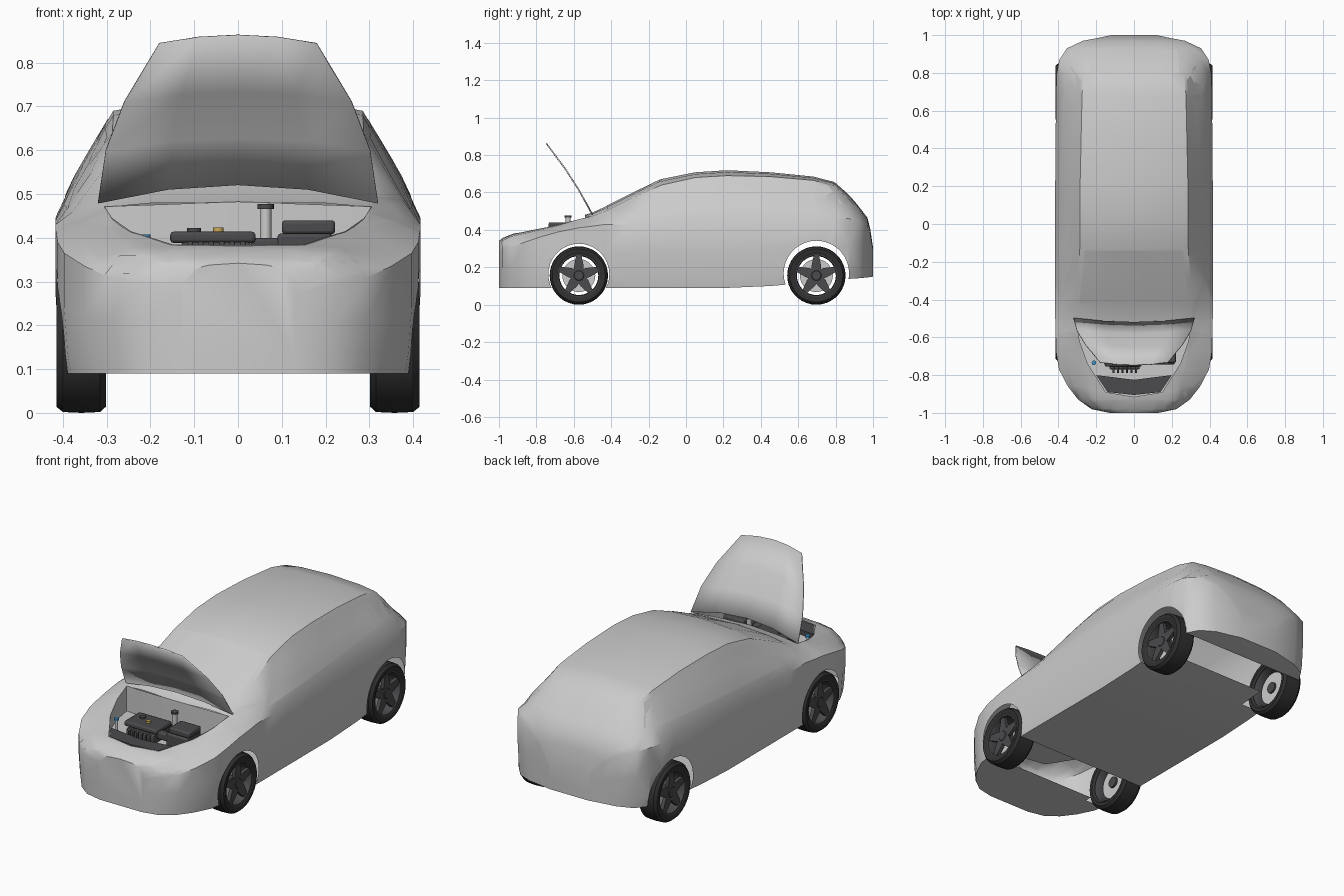
import bpy, bmesh
from math import sin, cos, pi, radians
from mathutils import Vector
from mathutils.bvhtree import BVHTree

if "Cube" in bpy.data.objects:
    bpy.data.objects.remove(bpy.data.objects["Cube"])


def mat(name, *rgb):
    m = bpy.data.materials.new(name)
    m.diffuse_color = (*rgb, 1)
    m.use_nodes = True
    m.node_tree.nodes["Principled BSDF"].inputs["Base Color"].default_value = m.diffuse_color
    return m


BLACK = mat("rubber_black", .03, .03, .03)
DARK = mat("dark_plastic", .07, .07, .075)
BLUE = mat("blue_cap", .05, .3, .6)
GOLD = mat("gold_cap", .6, .4, .1)


def loft(name, rings, material=None, cap=True, closed=True):
    """Skin a list of equal-length point rings."""
    bm = bmesh.new()
    vs = [[bm.verts.new(p) for p in r] for r in rings]
    n = len(vs[0])
    for a, b in zip(vs, vs[1:]):
        for i in range(n if closed else n - 1):
            j = (i + 1) % n
            bm.faces.new((a[i], a[j], b[j], b[i]))
    if cap:
        bm.faces.new(vs[0])
        bm.faces.new(vs[-1])
    bmesh.ops.remove_doubles(bm, verts=bm.verts, dist=1e-5)
    bmesh.ops.recalc_face_normals(bm, faces=bm.faces)
    me = bpy.data.meshes.new(name)
    bm.to_mesh(me)
    bm.free()
    ob = bpy.data.objects.new(name, me)
    bpy.context.collection.objects.link(ob)
    if material:
        me.materials.append(material)
    return ob


def prism(name, outline, z0, z1, material=None):
    return loft(name, [[(x, y, z) for x, y in outline] for z in (z0, z1)], material)


def box(name, x0, x1, y0, y1, z0, z1, material=None, bevel=.008):
    ob = prism(name, [(x0, y0), (x1, y0), (x1, y1), (x0, y1)], z0, z1, material)
    m = ob.modifiers.new("bevel", 'BEVEL')
    m.width, m.segments = bevel, 2
    return ob


def disc_z(name, x, y, r, z0, z1, material=None, n=16):
    return prism(name, [(x + r * cos(2 * pi * i / n), y + r * sin(2 * pi * i / n))
                        for i in range(n)], z0, z1, material)


def lathe_x(name, profile, y, z, material=None, cap=False, n=36):
    return loft(name, [[(x, y + r * cos(2 * pi * i / n), z + r * sin(2 * pi * i / n))
                        for i in range(n)] for x, r in profile], material, cap)


def cut(ob, cutter):
    m = ob.modifiers.new("cut", 'BOOLEAN')
    m.operation, m.solver, m.object = 'DIFFERENCE', 'EXACT', cutter
    bpy.context.view_layer.objects.active = ob
    bpy.ops.object.modifier_apply(modifier=m.name)
    bpy.data.objects.remove(cutter)


# Body stations: y, half width, bottom z, shoulder z, roof half width, roof edge z, top z
STATIONS = [
    (-1.0, .13, .09, .27, .10, .33, .342), (-.98, .225, .09, .295, .18, .343, .357),
    (-.93, .295, .09, .31, .22, .367, .378), (-.86, .350, .09, .335, .235, .382, .394),
    (-.77, .397, .09, .365, .27, .402, .42), (-.68, .412, .09, .39, .29, .423, .442),
    (-.58, .415, .09, .41, .30, .455, .468), (-.5, .417, .09, .42, .305, .473, .493),
    (-.43, .417, .09, .43, .305, .50, .525), (-.3, .417, .09, .43, .30, .565, .59),
    (-.13, .417, .09, .44, .287, .64, .672), (.05, .417, .09, .44, .285, .68, .708),
    (.22, .417, .09, .445, .285, .69, .719), (.45, .415, .10, .45, .28, .685, .708),
    (.68, .413, .12, .455, .275, .665, .685), (.79, .41, .133, .46, .268, .637, .657),
    (.87, .395, .138, .46, .26, .565, .587), (.93, .355, .142, .45, .25, .503, .517),
    (.97, .27, .146, .42, .19, .452, .465), (.985, .19, .148, .37, .14, .395, .405),
    (1.0, .12, .15, .28, .09, .30, .305)]
rings = []
for y, w, zb, zs, wr, zr, zt in STATIONS:
    half = [(0, zb), (.96 * w, zb), (.98 * w, zb + .045), (w, zb + .55 * (zs - zb)), (w, zs),
            (w * .55 + wr * .45 + .012, zs * .58 + zr * .42), (wr, zr), (wr * .65, zr + .65 * (zt - zr)), (0, zt)]
    rings.append([(x, y, z) for x, z in half] + [(-x, y, z) for x, z in half[-2:0:-1]])
body = loft("body", rings)

# Wheel arches are open holes in the hollow shell
ARCHES = [(-.573, .163, .163), (.697, .167, .175)]
for y, z, r in ARCHES:
    for s in (-1, 1):
        cut(body, lathe_x("arch_cutter", [(s * .28, r), (s * .5, r)], y, z, cap=True))
bm = bmesh.new()
bm.from_mesh(body.data)
inner = [f for f in bm.faces if any(
    all((v.co.y - y) ** 2 + (v.co.z - z) ** 2 < (r + .001) ** 2 for v in f.verts) for y, z, r in ARCHES)]
bmesh.ops.delete(bm, geom=inner, context='FACES')
tree = BVHTree.FromBMesh(bm)
# Close the shell again only as a tub: the engine bay is cut from a solid copy of the nose
bm.to_mesh(body.data)
bm.free()
edge = [(.305, -.515), (.288, -.62), (.245, -.74), (.2, -.81), (.15, -.89), (0, -.915)]
outline = edge + [(-x, y) for x, y in edge[-2::-1]] + [(0, -.54)]

# Engine bay: open the shell by slicing along the outline, then line it with a tub
bm = bmesh.new()
bm.from_mesh(body.data)
for (ax, ay), (bx, by) in zip(outline, outline[1:] + outline[:1]):
    near = [f for f in bm.faces if f.calc_center_median().y < -.4 and f.calc_center_median().z > .33]
    geom = list({g for f in near for g in (f, *f.edges, *f.verts)})
    bmesh.ops.bisect_plane(bm, geom=geom, plane_co=(ax, ay, 0), plane_no=(by - ay, ax - bx, 0), dist=1e-5)


def inside(p):
    hit = False
    for (ax, ay), (bx, by) in zip(outline, outline[1:] + outline[:1]):
        if (ay > p.y) != (by > p.y) and p.x < ax + (bx - ax) * (p.y - ay) / (by - ay):
            hit = not hit
    return hit


lid = [f for f in bm.faces if f.calc_center_median().z > .33 and inside(f.calc_center_median())]
bmesh.ops.delete(bm, geom=lid, context='FACES')
bm.to_mesh(body.data)
bm.free()


def cast(origin, direction):
    hit = tree.ray_cast(Vector(origin), Vector(direction))[0]
    return hit - Vector(direction) * .002 if hit else None


rim = [cast((x * .999, y, 2), (0, 0, -1)) for x, y in outline]
loft("engine_bay", [[tuple(p) for p in rim], [(p.x, p.y, .335) for p in rim]], cap=False)
prism("bay_floor", outline, .332, .336)


def panel(name, quad, to_ray, bow=0, nu=12, nv=4):
    """Patch laid on the body: quad is low start, low end, high end, high start."""
    a, b, c, d = (Vector(q) for q in quad)
    rows = []
    for j in range(nv + 1):
        row = []
        for i in range(nu + 1):
            u, v = i / nu, j / nv
            p = a.lerp(b, u).lerp(d.lerp(c, u), v)
            p.y += bow * v * sin(pi * u)
            row.append(cast(*to_ray(p)))
        rows.append(row)
    if all(p for r in rows for p in r):
        loft(name, rows, cap=False, closed=False)


# Windows and headlights
for s, side in ((-1, "left"), (1, "right")):
    panel("side_window_" + side, [(-.33, .465), (.84, .535), (.76, .635), (-.1, .63)],
          lambda p: ((s * 2, p.x, p.y), (-s, 0, 0)), bow=.04)
    panel("headlight_" + side, [(s * .17, .322), (s * .305, .315), (s * .27, .36), (s * .2, .362)],
          lambda p: ((p.x, -2, p.y), (0, 1, 0)), nu=5, nv=3)
panel("windscreen", [(-.29, -.42), (.29, -.42), (.26, -.14), (-.26, -.14)],
      lambda p: ((p.x, p.y, 2), (0, 0, -1)))
panel("rear_window", [(-.23, .92), (.23, .92), (.24, .80), (-.24, .80)],
      lambda p: ((p.x, p.y, 2), (0, 0, -1)))

# Raised bonnet
rows = []
for w, ze, zc in [(.32, .48, .522), (.302, .60, .63), (.26, .71, .735), (.18, .843, .862)]:
    row = []
    for u in (-1, -.5, 0, .5, 1):
        z = ze + (zc - ze) * (1 - u * u)
        row.append((w * u, -.5 - .645 * (z - .48) + .06 * (z - .48) * (.86 - z) / .15, z))
    rows.append(row)
bonnet = loft("bonnet", rows, cap=False, closed=False)
sol = bonnet.modifiers.new("thickness", 'SOLIDIFY')
sol.thickness, sol.offset = .007, 0

# Engine bay contents
front = [(.2, -.80), (.14, -.89), (0, -.905), (-.14, -.89), (-.2, -.80), (0, -.825)]
prism("radiator_cover", front, .355, .383, DARK)
box("engine_block", -.13, .03, -.77, -.6, .335, .39, DARK)
box("engine_cover", -.155, .04, -.755, -.62, .388, .414, DARK)
disc_z("oil_cap", -.045, -.70, .012, .41, .424, GOLD)
disc_z("cover_cap", -.10, -.67, .016, .41, .422, DARK)
for i in range(6):
    box(f"intake_runner_{i}", -.115 + i * .024, -.103 + i * .024, -.79, -.74, .345, .392, DARK, .004)
box("airbox", .09, .215, -.745, -.62, .335, .41, DARK)
box("airbox_lid", .10, .222, -.735, -.63, .408, .44, DARK)
box("airbox_duct", .03, .10, -.74, -.70, .36, .40, DARK)
disc_z("reservoir", .063, -.63, .013, .40, .468)
disc_z("reservoir_cap", .063, -.63, .019, .466, .477, DARK)
disc_z("washer_neck", -.212, -.735, .008, .336, .398)
disc_z("washer_cap", -.212, -.735, .012, .396, .407, BLUE)

# Wheels
TYRE = [(.312, .112), (.302, .125), (.302, .142), (.315, .154), (.358, .156), (.40, .154),
        (.415, .142), (.415, .125), (.407, .112), (.312, .112)]
for y, end in ((-.573, "front"), (.697, "rear")):
    for s, side in ((-1, "left"), (1, "right")):
        tag, z = f"_{end}_{side}", .156
        lathe_x("tyre" + tag, [(s * x, r) for x, r in TYRE], y, z, BLACK)
        lathe_x("rim" + tag, [(s * x, r) for x, r in ((.312, .114), (.33, .104), (.385, .104),
                (.408, .108), (.408, .114))], y, z, DARK)
        lathe_x("brake_disc" + tag, [(s * .345, .088), (s * .355, .088)], y, z, cap=True)
        lathe_x("hub" + tag, [(s * .335, .03), (s * .40, .03), (s * .405, .024)], y, z, DARK, True, 20)
        for k in range(5):
            a = pi / 2 + k * 2 * pi / 5
            pts = [(.0, -.024), (.05, -.026), (.107, -.014), (.107, .014), (.05, .026), (.0, .024)]
            loft(f"spoke_{k}" + tag, [[(s * x, y + r * cos(a) - t * sin(a), z + r * sin(a) + t * cos(a))
                                       for r, t in pts] for x in (.383, .402)], DARK)

# Smooth shading with crisp edges
bpy.ops.object.select_all(action='SELECT')
bpy.context.view_layer.objects.active = body
bpy.ops.object.shade_smooth_by_angle(angle=radians(35))
